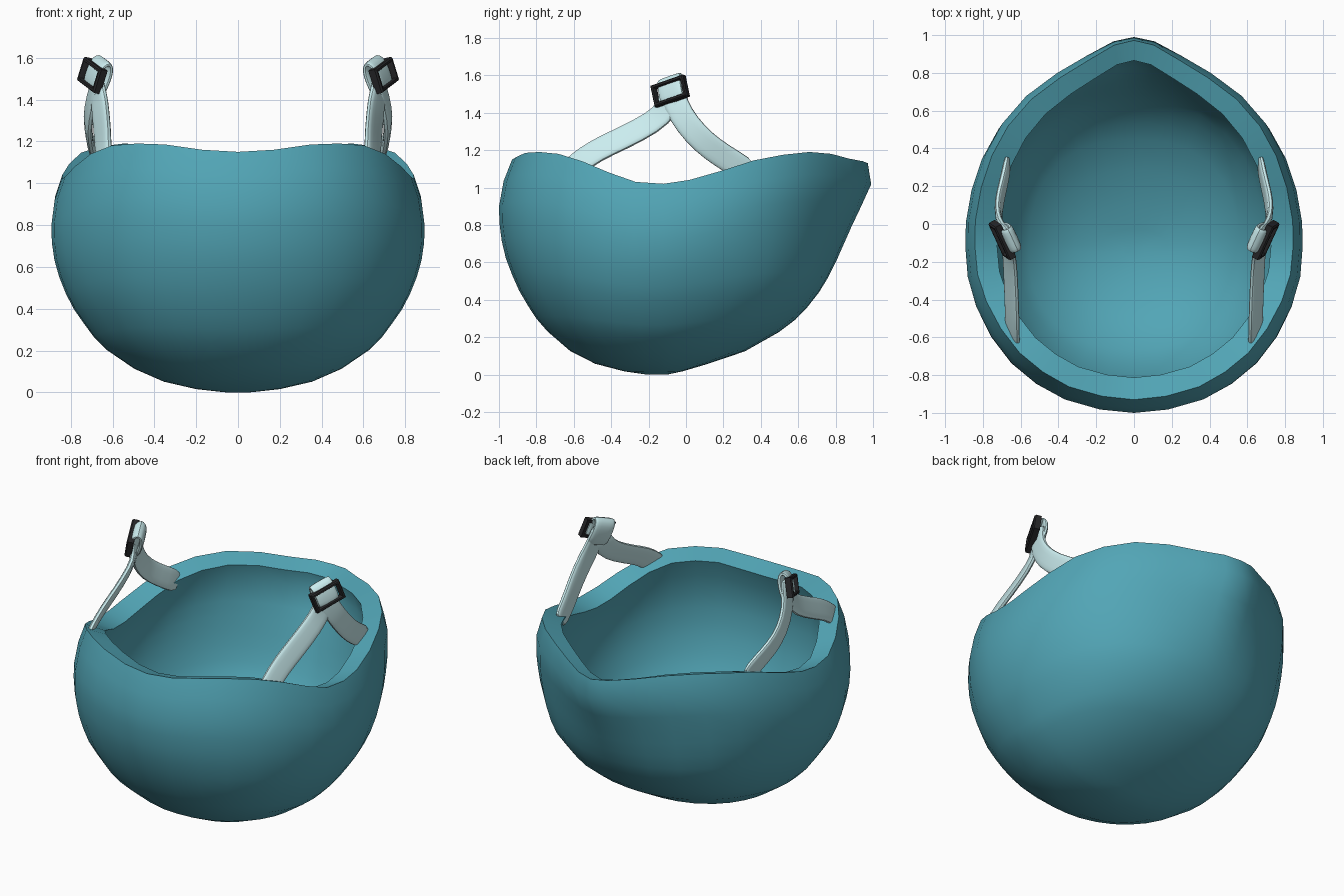
import bpy, bmesh, math
from mathutils import Vector as V

if "Cube" in bpy.data.objects:
    bpy.data.objects.remove(bpy.data.objects["Cube"])


def material(name, rgb):
    m = bpy.data.materials.new(name)
    m.diffuse_color = (*rgb, 1)
    m.use_nodes = True
    m.node_tree.nodes["Principled BSDF"].inputs["Base Color"].default_value = m.diffuse_color
    return m


teal = material("teal_shell", (0.085, 0.38, 0.47))
pale = material("pale_webbing", (0.60, 0.85, 0.87))
black = material("black_plastic", (0.02, 0.02, 0.022))


def finish(name, bm, mat, angle, mirror=False, subsurf=0):
    bmesh.ops.recalc_face_normals(bm, faces=bm.faces)
    me = bpy.data.meshes.new(name)
    bm.to_mesh(me)
    bm.free()
    ob = bpy.data.objects.new(name, me)
    bpy.context.collection.objects.link(ob)
    me.materials.append(mat)
    if mirror:
        ob.modifiers.new("mirror", 'MIRROR')
    if subsurf:
        s = ob.modifiers.new("smooth", 'SUBSURF')
        s.levels = s.render_levels = subsurf
    bpy.context.view_layer.objects.active = ob
    bpy.ops.object.select_all(action='DESELECT')
    ob.select_set(True)
    bpy.ops.object.shade_smooth_by_angle(angle=math.radians(angle))
    return ob


def loft(bm, rings, cap=True):
    vs = [[bm.verts.new(p) for p in r] for r in rings]
    n = len(vs[0])
    for a, b in zip(vs, vs[1:]):
        for i in range(n):
            bm.faces.new((a[i], a[(i + 1) % n], b[(i + 1) % n], b[i]))
    if cap:
        bm.faces.new(vs[0])
        bm.faces.new(vs[-1])


# Helmet shell: plan outline (half) with rim height, from pointed end to round end
CY = -0.15
outline = [(0, 1, 1.13), (.11, .975, 1.14), (.25, .895, 1.155), (.41, .80, 1.18),
           (.575, .68, 1.19), (.705, .535, 1.175), (.795, .375, 1.145), (.855, .20, 1.09),
           (.888, .02, 1.04), (.89, -.12, 1.02), (.875, -.28, 1.03), (.825, -.435, 1.08),
           (.745, -.59, 1.14), (.64, -.73, 1.18), (.51, -.84, 1.19), (.365, -.925, 1.185),
           (.18, -.98, 1.16), (0, -1, 1.15)]
outline += [(-x, y, z) for x, y, z in outline[-2:0:-1]]

# Height fraction, side reach, round-end reach, pointed-end reach
profile = [(0, .06, .06, .05), (.015, .20, .18, .13), (.05, .355, .335, .265),
           (.11, .495, .47, .465), (.20, .63, .59, .645), (.26, .69, .65, .735),
           (.32, .735, .695, .80), (.39, .785, .742, .862), (.46, .822, .778, .91),
           (.54, .855, .813, .955), (.62, .878, .835, .995), (.70, .89, .847, 1.035),
           (.78, .893, .85, 1.078), (.90, .877, .825, 1.14), (1, .842, .78, 1.122)]


def shell_ring(level, inner):
    s, a, f, b = level
    point = min(1, max(0, (s - .4) / .55))
    ring = []
    for x, y, z in outline:
        u = V((x / .89, (y - CY) / (1.15 if y > CY else .85)))
        e = 2.2 + .3 * (1 - s) if y > CY else 2.06 + .3 * (1 - s)
        r = (abs(u.x) ** e + abs(u.y) ** e) ** (1 / e)
        u = (u / r).lerp(u, point)
        sx, sy = a, (b if y > CY else f)
        h = s * z
        if inner:
            thin = .03 * (1 - s)
            sx *= .86 + thin
            sy *= (.905 if y > CY else .85) + thin
            h = .045 * (1 - s) + s * (z - .04)
        ring.append((sx * u.x, CY + sy * u.y, h))
    return ring


bm = bmesh.new()
loft(bm, [shell_ring(p, False) for p in profile] +
     [shell_ring(p, True) for p in reversed(profile)])
finish("helmet_shell", bm, teal, 38)


# Webbing: a flat rounded section swept along a path
def ribbon(name, pts, width, thick, face=(1, -.15, 0), across=None):
    pts = [V(p) for p in pts]
    rings = []
    for i, p in enumerate(pts):
        t = (pts[min(i + 1, len(pts) - 1)] - pts[max(i - 1, 0)]).normalized()
        w = across.normalized() if across else t.cross(V(face)).normalized()
        n = t.cross(w).normalized()
        sec = [(-.5, -.25), (-.4, -.5), (0, -.5), (.4, -.5), (.5, -.25),
               (.5, .25), (.4, .5), (0, .5), (-.4, .5), (-.5, .25)]
        rings.append([p + w * width * a + n * thick * c for a, c in sec])
    bm = bmesh.new()
    loft(bm, rings)
    finish(name, bm, pale, 50, mirror=True, subsurf=1)


ribbon("front_strap", [(.64, -.65, 1.06), (.643, -.585, 1.125), (.645, -.48, 1.20),
                       (.65, -.34, 1.262), (.658, -.17, 1.35), (.668, -.10, 1.42),
                       (.68, -.08, 1.51)], .135, .034, face=(1, -.25, .45))
ribbon("rear_strap", [(.665, .35, 1.075), (.682, .25, 1.135), (.71, .14, 1.205),
                      (.722, .05, 1.285), (.705, -.03, 1.39), (.675, -.07, 1.49),
                      (.66, -.075, 1.56)], .135, .034)

# Buckle frame axes: long side, short side, outward normal
C = V((.696, -.085, 1.515))
A = V((.085, .185, .065)).normalized()
B = V((-.03, -.02, .10))
B = (B - A * B.dot(A)).normalized()
N = A.cross(B)
if N.x < 0:
    N = -N

# Strap end folded behind the frame
ribbon("strap_loop", [C + N * n + B * b for n, b in
                      [(-.045, -.09), (-.057, -.03), (-.062, .03), (-.055, .07), (-.035, .088),
                       (-.012, .07), (-.004, .03), (-.002, -.02), (-.006, -.06)]],
       .14, .028, across=A)

# Buckle: rectangular ring with softened outer edge
bm = bmesh.new()
rings = []
for sa, sb in [(-1, -1), (1, -1), (1, 1), (-1, 1)]:
    rings.append([C + A * sa * (.10 - i) + B * sb * (.06 - i) + N * d
                  for i, d in [(0, -.018), (0, .016), (.006, .024), (.016, .024),
                               (.02, .016), (.02, -.018)]])
loft(bm, rings + [rings[0]], cap=False)
bmesh.ops.remove_doubles(bm, verts=bm.verts, dist=1e-5)
finish("buckle", bm, black, 30, mirror=True)
